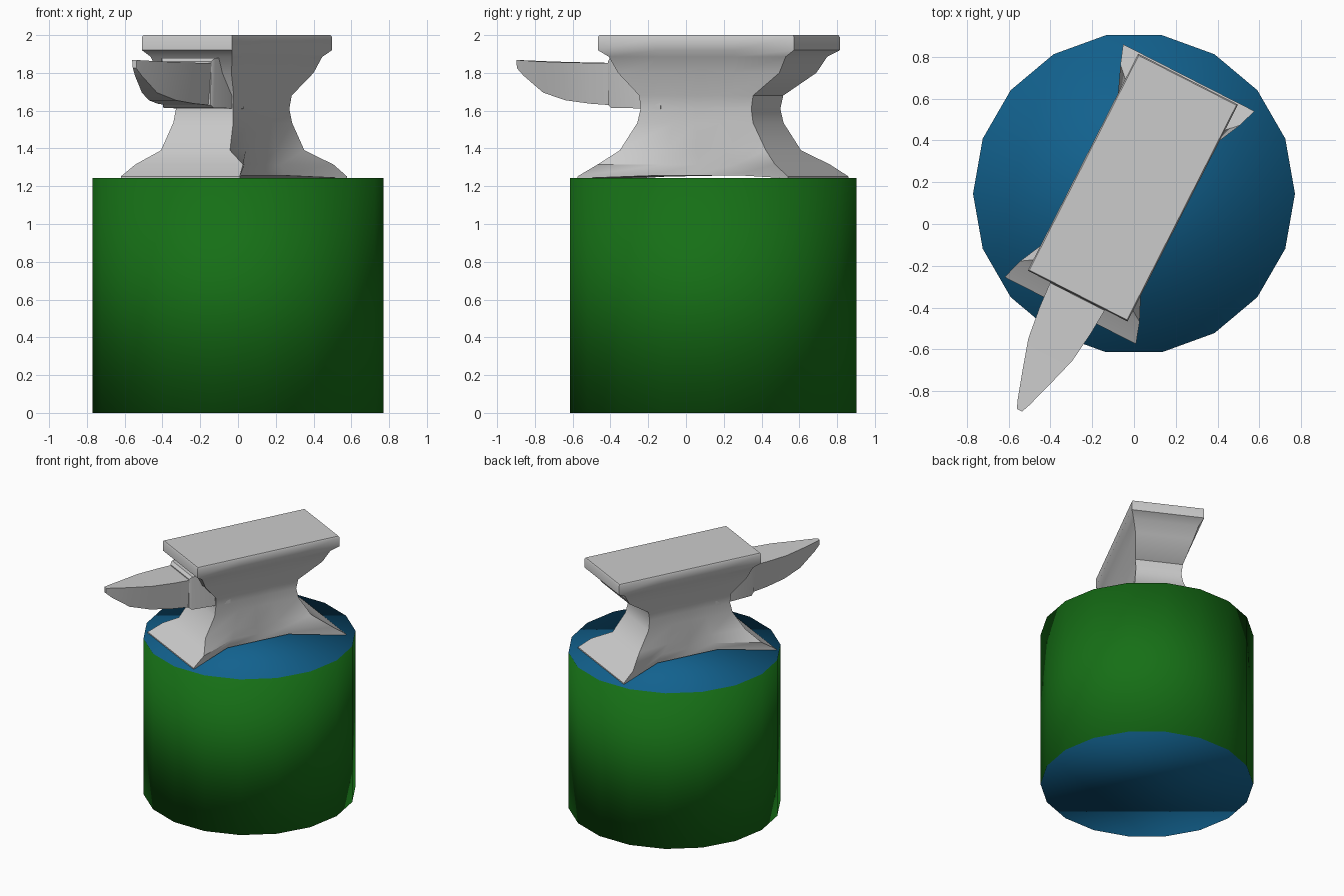
import bpy, bmesh, math
from mathutils import Matrix

if "Cube" in bpy.data.objects:
    bpy.data.objects.remove(bpy.data.objects["Cube"])

# Anvil frame: local x runs along the anvil, horn towards -x
FRAME = Matrix.Translation((-0.01, 0.165, 0)) @ Matrix.Rotation(math.radians(63), 4, 'Z')


def loft(name, rings, angle):
    """Skin a list of equal-length point rings and cap both ends."""
    bm = bmesh.new()
    vr = [[bm.verts.new(p) for p in r] for r in rings]
    n = len(vr[0])
    for a, b in zip(vr, vr[1:]):
        for i in range(n):
            j = (i + 1) % n
            bm.faces.new((a[i], a[j], b[j], b[i]))
    bm.faces.new(vr[0][::-1])
    bm.faces.new(vr[-1])
    bmesh.ops.recalc_face_normals(bm, faces=bm.faces)
    me = bpy.data.meshes.new(name)
    bm.to_mesh(me)
    bm.free()
    ob = bpy.data.objects.new(name, me)
    bpy.context.collection.objects.link(ob)
    ob.matrix_world = FRAME
    bpy.ops.object.select_all(action='DESELECT')
    ob.select_set(True)
    bpy.context.view_layer.objects.active = ob
    bpy.ops.object.shade_smooth_by_angle(angle=math.radians(angle))
    return ob


def body_ring(z, off, a, b, mid, lift=0.0):
    """Rectangle whose long sides are pinched in to half width mid."""
    m = a * 0.4
    side = [(-a, b, 0), (-m, mid, lift), (0, mid, lift), (m, mid, lift), (a, b, 0)]
    pts = [(x, -y, l) for x, y, l in side] + [(x, y, l) for x, y, l in side[::-1]]
    return [(x + off, y, z + l) for x, y, l in pts]


# Anvil body: foot, waist, shoulders and face plate
levels = [
    (1.242, -.025, .625, .353, .17, .015),
    (1.252, -.025, .625, .353, .17, .015),
    (1.315, -.02, .527, .32, .168),
    (1.39, -.04, .434, .205, .167),
    (1.535, -.04, .344, .178, .165),
    (1.61, -.04, .329, .169, .162),
    (1.68, -.035, .338, .176, .172),
    (1.80, 0, .479, .216, .216),
    (1.885, .005, .525, .242, .242),
    (1.92, .01, .582, .268, .268),
    (1.99, .01, .582, .268, .268),
    (2.0, .01, .576, .262, .262),
]
loft("anvil_body", [body_ring(*l) for l in levels], 40)


def cross(x, top_w, bot_w, top_z, bot_z):
    return [(x, -top_w, top_z), (x, top_w, top_z), (x, bot_w, bot_z), (x, -bot_w, bot_z)]


# Block joining the horn to the body
loft("horn_block", [cross(-.25, .165, .17, 1.88, 1.61),
                    cross(-.555, .16, .15, 1.88, 1.615),
                    cross(-.575, .145, .14, 1.86, 1.63)], 30)

# Tapering horn
loft("horn", [cross(-.55, .148, .13, 1.852, 1.628),
              cross(-.70, .138, .11, 1.853, 1.637),
              cross(-.86, .118, .08, 1.856, 1.655),
              cross(-1.01, .073, .045, 1.86, 1.695),
              cross(-1.14, .032, .02, 1.866, 1.785),
              cross(-1.185, .014, .01, 1.868, 1.825)], 40)

# Stump: 18-sided, green sides and blue ends
bpy.ops.mesh.primitive_cylinder_add(vertices=18, radius=0.77, depth=1.243,
                                    location=(0, 0.145, 0.6215),
                                    rotation=(0, 0, math.radians(90)))
stump = bpy.context.object
stump.name = "stump"
for name, col in (("green", (.008, .16, .008, 1)), ("blue", (.006, .12, .27, 1))):
    mat = bpy.data.materials.new(name)
    mat.diffuse_color = col
    mat.use_nodes = True
    mat.node_tree.nodes["Principled BSDF"].inputs["Base Color"].default_value = mat.diffuse_color
    stump.data.materials.append(mat)
for p in stump.data.polygons:
    p.material_index = 1 if abs(p.normal.z) > 0.5 else 0
    p.use_smooth = True
